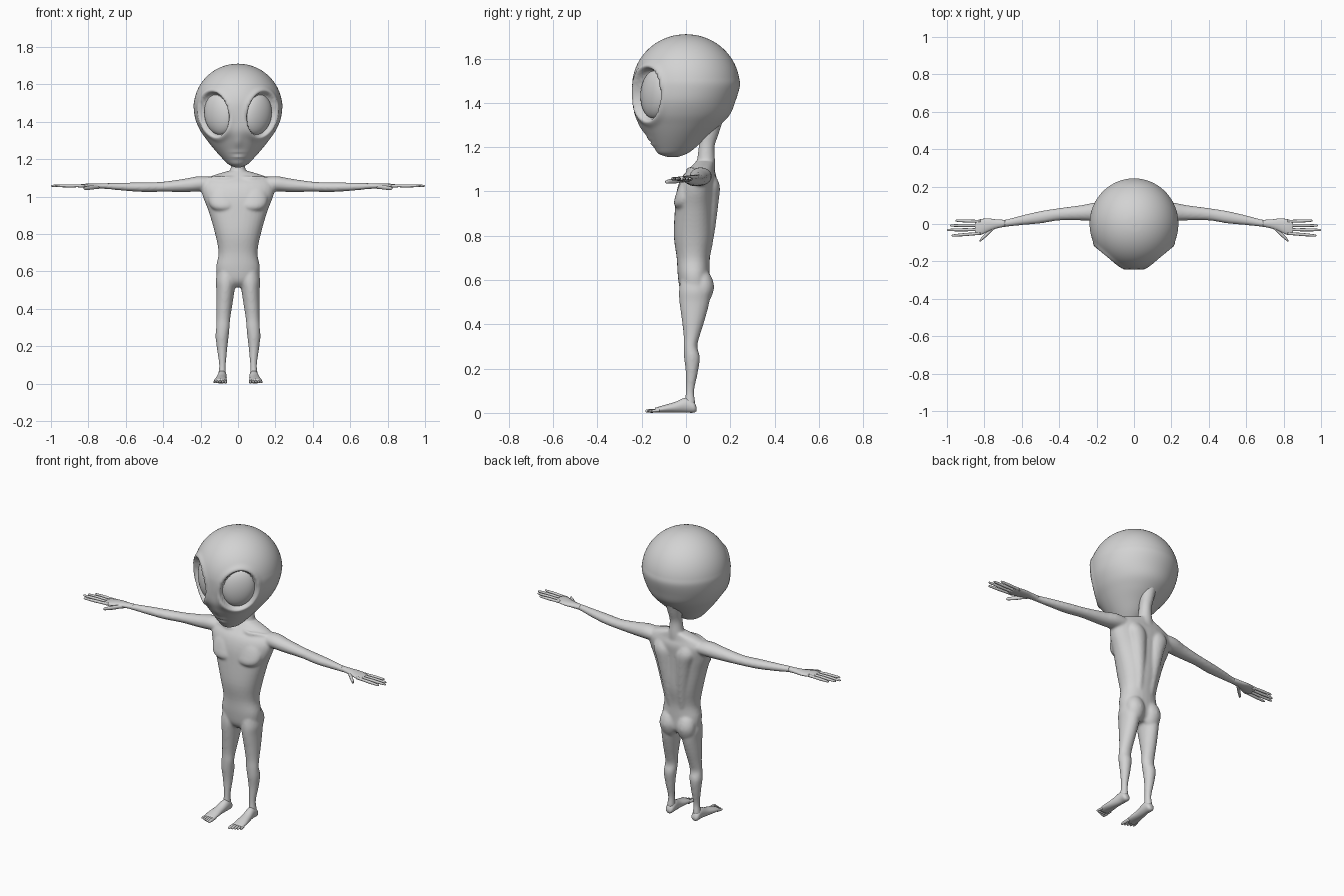
import bpy, bmesh, math
from mathutils import Matrix, Vector

cube = bpy.data.objects.get("Cube")
if cube:
    bpy.data.objects.remove(cube, do_unlink=True)

skin = bpy.data.materials.new("grey_skin")
skin.use_nodes = True
GREY = (0.65, 0.65, 0.65, 1)
skin.diffuse_color = GREY
skin.node_tree.nodes["Principled BSDF"].inputs["Base Color"].default_value = GREY


def smooth_rows(rows, steps):
    """Catmull-Rom interpolation between cross-section rows."""
    out = []
    for i in range(len(rows) - 1):
        quad = [rows[max(i - 1, 0)], rows[i], rows[i + 1], rows[min(i + 2, len(rows) - 1)]]
        for k in range(steps):
            t = k / steps
            out.append([b + 0.5 * t * (c - a + t * (2 * a - 5 * b + 4 * c - d + t * (3 * (b - c) + d - a)))
                        for a, b, c, d in zip(*quad)])
    return out + [rows[-1]]


def loft(bm, rows, axis="z", side=1, sides=20, steps=4, power=1.0):
    """Rows: position on axis, two centre coordinates, two half widths."""
    rings = []
    for pos, cu, cv, ru, rv in smooth_rows(rows, steps):
        ring = []
        for k in range(sides):
            a = 2 * math.pi * k / sides
            co, si = math.cos(a), math.sin(a)
            u = cu + ru * math.copysign(abs(co) ** power, co)
            v = cv + rv * math.copysign(abs(si) ** power, si)
            p = {"x": (pos, u, v), "y": (u, pos, v), "z": (u, v, pos)}[axis]
            ring.append(bm.verts.new((p[0] * side, p[1], p[2])))
        rings.append(ring)
    for r0, r1 in zip(rings, rings[1:]):
        for k in range(sides):
            n = (k + 1) % sides
            bm.faces.new((r0[k], r0[n], r1[n], r1[k]))
    bm.faces.new(rings[0])
    bm.faces.new(rings[-1])


def digit(bm, base, tip, radius, axis):
    """Tapered finger or toe with a rounded tip."""
    base, tip = Vector(base), Vector(tip)
    i = "xyz".index(axis)
    rows = []
    for t, s in ((0, 1), (0.3, 0.9), (0.5, 1), (0.85, 0.8), (0.97, 0.6), (1, 0.15)):
        p = base.lerp(tip, t)
        rows.append([p[i]] + [p[j] for j in range(3) if j != i] + [radius * s, radius * s])
    loft(bm, rows, axis, sides=10, steps=2)


def finish(name, bm, mirror=False):
    bmesh.ops.recalc_face_normals(bm, faces=bm.faces)
    mesh = bpy.data.meshes.new(name)
    bm.to_mesh(mesh)
    bm.free()
    mesh.materials.append(skin)
    mesh.shade_smooth()
    obj = bpy.data.objects.new(name, mesh)
    bpy.context.collection.objects.link(obj)
    if mirror:
        obj.modifiers.new("Mirror", "MIRROR")
    return obj


# Body: torso, neck and limbs fused into one skin
bm = bmesh.new()
loft(bm, [(.515, 0, .04, .05, .035), (.55, 0, .04, .105, .065), (.62, 0, .035, .117, .072),
          (.70, 0, .033, .104, .075), (.80, 0, .035, .122, .09), (.92, 0, .04, .157, .09),
          (1.0, 0, .046, .188, .088), (1.06, 0, .058, .198, .08), (1.10, 0, .07, .165, .058),
          (1.135, 0, .085, .06, .04)], sides=32, power=0.9)
loft(bm, [(1.08, 0, .085, .075, .045), (1.13, 0, .09, .045, .042), (1.20, 0, .093, .034, .036),
          (1.26, 0, .105, .038, .043), (1.33, 0, .11, .05, .06)])
for s in (1, -1):
    # Arm
    loft(bm, [(.10, .07, 1.065, .045, .035), (.20, .066, 1.068, .05, .041), (.28, .06, 1.06, .041, .036),
              (.40, .052, 1.052, .033, .027), (.50, .036, 1.05, .033, .026), (.60, .02, 1.052, .026, .022),
              (.68, .005, 1.055, .02, .017), (.73, 0, 1.056, .02, .014)], "x", s)
    # Leg
    loft(bm, [(.60, .06, .035, .05, .06), (.55, .064, .038, .055, .07), (.50, .067, .038, .049, .068),
              (.42, .073, .033, .043, .052), (.35, .078, .026, .037, .037), (.30, .081, .02, .036, .031),
              (.25, .085, .027, .035, .036), (.18, .085, .026, .027, .027), (.10, .083, .018, .018, .019),
              (.05, .085, .018, .021, .024), (.03, .085, .016, .021, .024)], "z", s)
    # Buttock, chest muscle and back muscle
    loft(bm, [(.49, .055, .07, .02, .02), (.52, .056, .073, .045, .04), (.57, .056, .077, .055, .05),
              (.62, .055, .07, .045, .042), (.66, .05, .06, .015, .02)], "z", s)
    loft(bm, [(.915, .075, -.01, .03, .02), (.94, .075, -.012, .068, .042), (.98, .078, -.006, .08, .042),
              (1.04, .08, .015, .07, .04), (1.09, .08, .04, .04, .02)], "z", s)
    loft(bm, [(.66, .035, .07, .025, .03), (.80, .045, .09, .035, .037), (.95, .062, .105, .047, .042),
              (1.03, .075, .11, .055, .042), (1.09, .08, .09, .035, .03)], "z", s)
    # Collar bone
    loft(bm, [(.015, .03, 1.10, .012, .012), (.06, .012, 1.098, .012, .01), (.11, .022, 1.098, .012, .011),
              (.17, .05, 1.09, .015, .013)], "x", s)
body = finish("body", bm)
remesh = body.modifiers.new("Fuse", "REMESH")
remesh.mode = "VOXEL"
remesh.voxel_size = 0.007
remesh.use_smooth_shade = True
relax = body.modifiers.new("Relax", "SMOOTH")
relax.factor = 0.5
relax.iterations = 5

# Hands
bm = bmesh.new()
loft(bm, [(.69, .004, 1.056, .018, .015), (.74, 0, 1.056, .025, .014), (.78, -.005, 1.056, .035, .013),
          (.82, -.016, 1.057, .042, .011), (.85, -.02, 1.057, .037, .007)], "x")
for y0, x1, y1 in ((.014, .955, .018), (-.008, .985, -.008), (-.03, 1.0, -.032), (-.05, .975, -.062)):
    digit(bm, (.82, y0, 1.057), (x1, y1, 1.057), .0085, "x")
digit(bm, (.74, -.01, 1.053), (.825, -.09, 1.043), .012, "x")
finish("hands", bm, mirror=True)

# Feet
bm = bmesh.new()
loft(bm, [(.047, .085, .018, .012, .01), (.035, .085, .026, .023, .025), (0, .085, .035, .025, .034),
          (-.05, .09, .025, .028, .024), (-.10, .093, .018, .034, .017), (-.14, .094, .012, .033, .011)], "y")
for i in range(5):
    x = .068 + .0135 * i
    digit(bm, (x, -.12, .011), (x + .002 * i - .002, -.183 + .006 * i, .008),
          .0095 - .0007 * i, "y")
for v in bm.verts:
    v.co.z = max(v.co.z, 0)
finish("feet", bm, mirror=True)

# Head: tapered jaw under a round skull
rows = [(1.155, 0, -.06, .012, .02), (1.17, 0, -.06, .048, .063), (1.20, 0, -.05, .08, .095),
        (1.25, 0, -.038, .125, .137), (1.30, 0, -.025, .165, .18), (1.35, 0, -.016, .2, .216),
        (1.41, 0, -.008, .227, .232)]
for i in range(10):
    t = math.radians(9.9 * i)
    rows.append((1.475 + .235 * math.sin(t), 0, 0, .237 * math.cos(t), .243 * math.cos(t)))
bm = bmesh.new()
loft(bm, rows, sides=112, steps=6)

EYE_W, EYE_D, EYE_H = .09, .047, .112
turn = Matrix.Rotation(math.radians(36), 3, "Z") @ Matrix.Rotation(math.radians(14), 3, "Y")
normal = turn @ Vector((0, -1, 0))
eye_centre = normal * .173 + Vector((0, 0, 1.44))


def bump(x, width):
    return math.exp(-(x / width) ** 2)


# Eye sockets with raised rims, nose and mouth
for v in bm.verts:
    p = v.co.copy()
    s = -1 if p.x < 0 else 1
    q = turn.transposed() @ (Vector((abs(p.x), p.y, p.z)) - eye_centre)
    if q.y < .06:
        d = math.hypot(q.x / EYE_W, q.z / EYE_H)
        t = min(max((d - .92) / .2, 0), 1)
        push = -.042 * (1 - t * t * (3 - 2 * t)) + .007 * bump(d - 1.2, .12)
        v.co += Vector((normal.x * s, normal.y, 0)) * push
    if p.y < -.05:
        v.co.y -= .008 * bump(p.x, .022) * bump(p.z - 1.29, .035)
        v.co.y -= .008 * bump(p.x, .04) * bump(p.z - 1.225, .018)
        v.co.y += .012 * bump(p.x, .035) * bump(p.z - 1.226, .005)
finish("head", bm)

# Eyes
bm = bmesh.new()
shape = Matrix.Translation(eye_centre) @ turn.to_4x4() @ Matrix.Diagonal((EYE_W, EYE_D, EYE_H, 1))
bmesh.ops.create_uvsphere(bm, u_segments=40, v_segments=24, radius=1, matrix=shape)
finish("eyes", bm, mirror=True)
